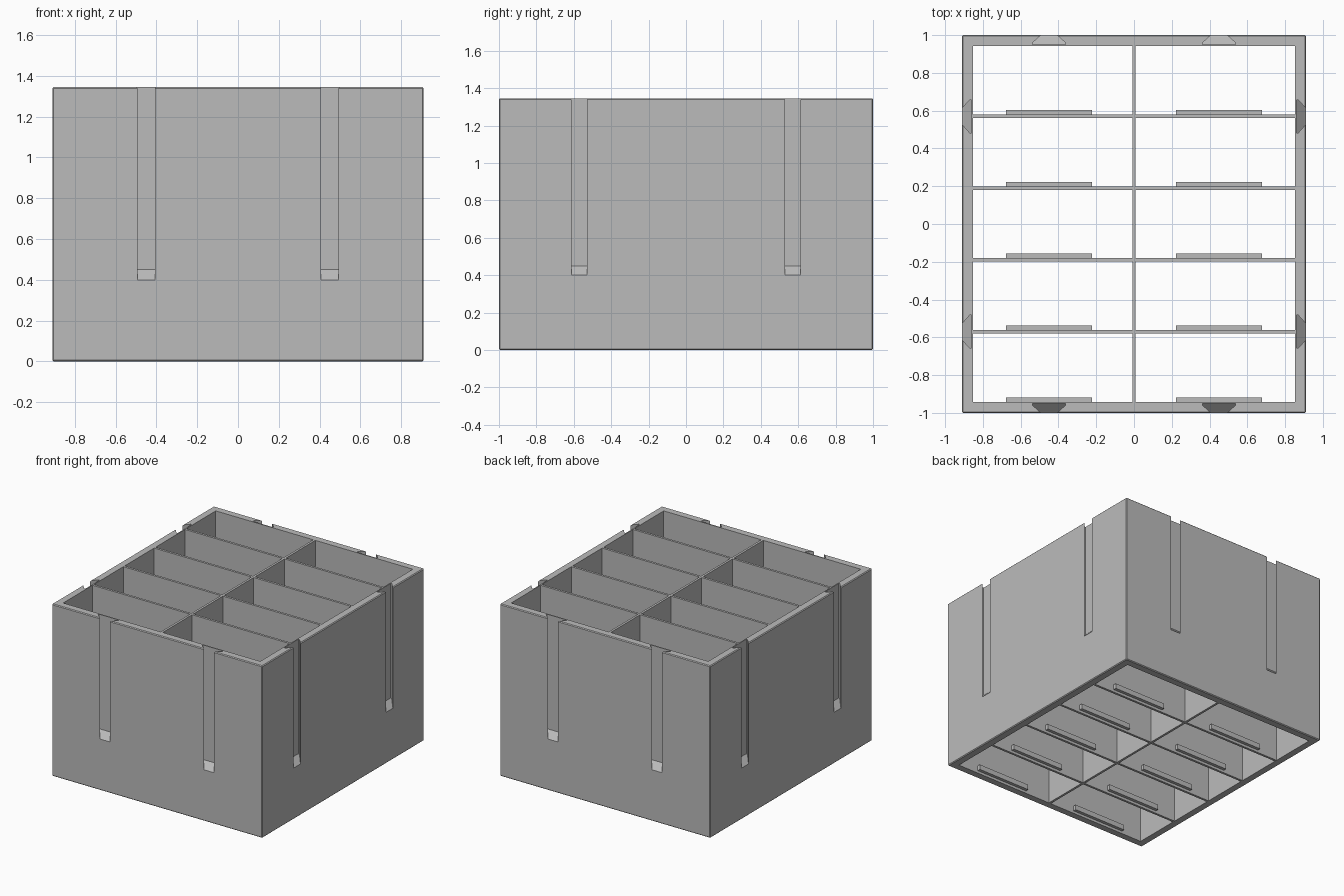
import bpy, bmesh
from mathutils import Matrix, Vector
from math import pi

if "Cube" in bpy.data.objects:
    bpy.data.objects.remove(bpy.data.objects["Cube"])

HX, HY, H = 0.91, 1.0, 1.345      # half width, half depth, height
WALL, THIN = 0.058, 0.018         # outer wall and divider thickness
IX, IY = HX - WALL, HY - WALL     # inner half sizes

grey = bpy.data.materials.new("plain_grey")
grey.use_nodes = True
colour = (0.5, 0.5, 0.5, 1)
grey.diffuse_color = colour
grey.node_tree.nodes["Principled BSDF"].inputs["Base Color"].default_value = colour


def add_object(name, bm):
    bmesh.ops.recalc_face_normals(bm, faces=bm.faces)
    mesh = bpy.data.meshes.new(name)
    bm.to_mesh(mesh)
    bm.free()
    mesh.materials.append(grey)
    obj = bpy.data.objects.new(name, mesh)
    bpy.context.collection.objects.link(obj)
    return obj


def box(name, x, y, z, bevel=0):
    """Box between pairs of limits on each axis."""
    bm = bmesh.new()
    lo, hi = Vector((x[0], y[0], z[0])), Vector((x[1], y[1], z[1]))
    bmesh.ops.create_cube(bm, size=1, matrix=Matrix.Translation((lo + hi) / 2)
                          @ Matrix.Diagonal((*(hi - lo), 1)))
    if bevel:
        bmesh.ops.bevel(bm, geom=bm.edges[:], offset=bevel, segments=1, affect='EDGES')
    return add_object(name, bm)


def dovetail_cutter(along, face, angle):
    """Undercut slot, narrow at the outside, with a floor rising inward."""
    profile = [(-0.042, -0.02), (0.042, -0.02), (0.042, 0), (0.087, 0.04),
               (0.087, 0.05), (-0.087, 0.05), (-0.087, 0.04), (-0.042, 0)]
    bm = bmesh.new()
    low = [bm.verts.new((along + w, d - face, 0.40 + d)) for w, d in profile]
    high = [bm.verts.new((v.co.x, v.co.y, H + 0.1)) for v in low]
    bm.faces.new(low)
    bm.faces.new(high)
    for i in range(len(low)):
        j = (i + 1) % len(low)
        bm.faces.new((low[i], low[j], high[j], high[i]))
    bmesh.ops.rotate(bm, verts=bm.verts, matrix=Matrix.Rotation(angle, 3, 'Z'))
    return add_object("slot_cutter", bm)


# Outer wall: open top and bottom, two dovetail slots on every side
wall = box("outer_wall", (-HX, HX), (-HY, HY), (0, H), bevel=0.006)
cutters = [box("inside_cutter", (-IX, IX), (-IY, IY), (-0.1, H + 0.1))]
for turn in range(4):
    offset, face = (0.45, HY) if turn % 2 == 0 else (0.57, HX)
    for side in (-1, 1):
        cutters.append(dovetail_cutter(side * offset, face, turn * pi / 2))
for cutter in cutters:
    cutter.hide_render = True
    mod = wall.modifiers.new("cut", 'BOOLEAN')
    mod.operation, mod.solver, mod.object = 'DIFFERENCE', 'EXACT', cutter
bpy.context.view_layer.update()
graph = bpy.context.evaluated_depsgraph_get()
cut_mesh = bpy.data.meshes.new_from_object(wall.evaluated_get(graph))
wall.modifiers.clear()
wall.data = cut_mesh
for cutter in cutters:
    bpy.data.objects.remove(cutter)

# Dividers: one lengthwise, four crosswise
box("long_divider", (-THIN / 2, THIN / 2), (-IY, IY), (0, H))
cell = (2 * IY - 4 * THIN) / 5
for row in range(5):
    y = -IY + row * (cell + THIN)          # front edge of this row of cells
    if row:
        for x in ((-IX, -THIN / 2), (THIN / 2, IX)):
            box("cross_divider", x, (y - THIN, y), (0, H))
    # Small ledge low in each cell
    for centre in (-0.45, 0.45):
        box("cell_ledge", (centre - 0.227, centre + 0.227), (y, y + 0.024), (0.02, 0.06))
